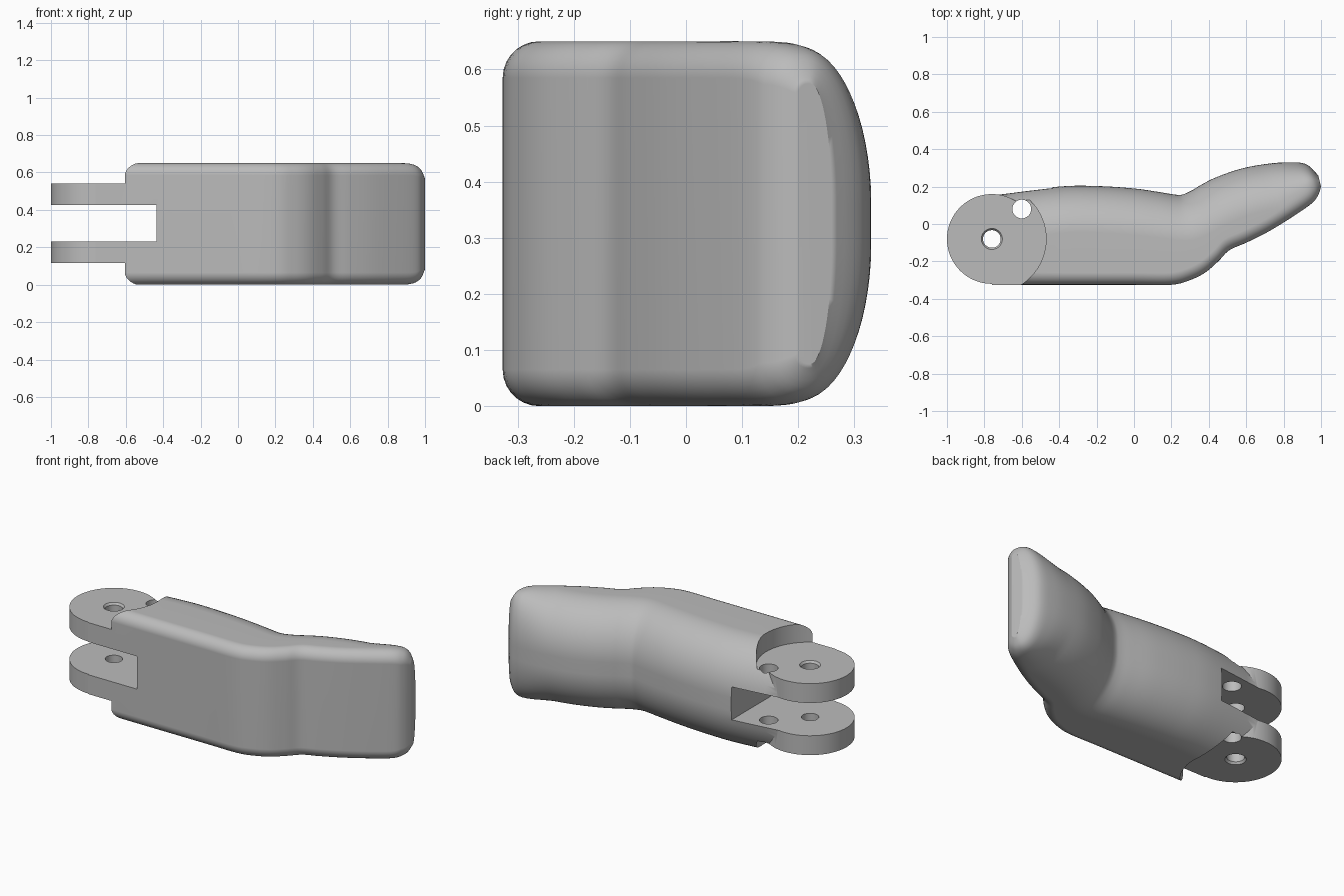
import bpy
import bmesh
from math import sin, cos, pi
from mathutils import Vector

if "Cube" in bpy.data.objects:
    bpy.data.objects.remove(bpy.data.objects["Cube"])

MID = 0.325          # mid height of the part
PIVOT = (-0.76, -0.08)
PIN = (-0.6, 0.08)

grey = bpy.data.materials.new("plain grey")
grey.use_nodes = True
colour = (0.5, 0.5, 0.5, 1)
grey.diffuse_color = colour
grey.node_tree.nodes["Principled BSDF"].inputs["Base Color"].default_value = colour


def make_object(name, bm):
    bmesh.ops.recalc_face_normals(bm, faces=bm.faces)
    mesh = bpy.data.meshes.new(name)
    bm.to_mesh(mesh)
    bm.free()
    mesh.materials.append(grey)
    obj = bpy.data.objects.new(name, mesh)
    bpy.context.collection.objects.link(obj)
    return obj


def cylinder(name, centre, r, low, high, r_top=None):
    bm = bmesh.new()
    bmesh.ops.create_cone(bm, cap_ends=True, segments=64, radius1=r,
                          radius2=r if r_top is None else r_top, depth=high - low)
    bmesh.ops.translate(bm, verts=bm.verts, vec=(*centre, (low + high) / 2))
    return make_object(name, bm)


def box(name, low, high):
    bm = bmesh.new()
    bmesh.ops.create_cube(bm, size=1)
    low, high = Vector(low), Vector(high)
    bmesh.ops.scale(bm, verts=bm.verts, vec=high - low)
    bmesh.ops.translate(bm, verts=bm.verts, vec=(low + high) / 2)
    return make_object(name, bm)


def combine(target, tool, operation):
    mod = target.modifiers.new("combine", "BOOLEAN")
    mod.operation, mod.solver, mod.object = operation, "EXACT", tool
    bpy.context.view_layer.objects.active = target
    bpy.ops.object.modifier_apply(modifier=mod.name)
    bpy.data.objects.remove(tool)


def smooth_path(stations, steps):
    """Catmull-Rom interpolation through the stations."""
    pts = [stations[0]] + stations + [stations[-1]]
    out = []
    for a, b, c, d in zip(pts, pts[1:], pts[2:], pts[3:]):
        for i in range(steps):
            t = i / steps
            out.append([q + (r - p) * t / 2 + (p - 2.5 * q + 2 * r - s / 2) * t * t
                        + (1.5 * (q - r) + (s - p) / 2) * t ** 3
                        for p, q, r, s in zip(a, b, c, d)])
    return out + [stations[-1]]


def section(fx, fy, bx, by, h):
    """Ring with small front corners and large elliptical back corners."""
    front, back = Vector((fx, fy, MID)), Vector((bx, by, MID))
    depth = (back - front).length
    axis = (back - front) / depth
    rf = min(0.065, depth * 0.3)
    rx, rz = min(0.25, depth - rf * 1.2), h * 0.88
    half = []
    for i in range(8):
        a = pi / 2 * i / 7
        half.append((rf - rf * cos(a), h - rf + rf * sin(a)))
    for i in range(17):
        a = pi / 2 * i / 16
        half.append((depth - rx + rx * sin(a), h - rz + rz * cos(a)))
    ring = half + [(u, -z) for u, z in reversed(half)]
    return [front + axis * u + Vector((0, 0, z)) for u, z in ring]


# Bent body: front x, front y, back x, back y, half height
stations = [
    (-.76, -.325, -.76, .157, MID), (-.4, -.325, -.4, .2, MID),
    (-.2, -.325, -.2, .203, MID), (0, -.325, 0, .19, MID),
    (.2, -.325, .14, .17, MID), (.3, -.3, .22, .157, MID),
    (.38, -.26, .26, .158, MID), (.45, -.2, .31, .18, MID),
    (.51, -.14, .36, .21, MID), (.6, -.1, .44, .25, MID),
    (.72, -.04, .57, .295, MID), (.85, .04, .7, .32, MID),
    (.95, .11, .82, .33, .322), (.985, .155, .92, .32, .3),
    (1, .2, .985, .26, .25)]
bm = bmesh.new()
rings = [[bm.verts.new(p) for p in section(*s)] for s in smooth_path(stations, 5)]
for r1, r2 in zip(rings, rings[1:]):
    for i in range(len(r1)):
        j = (i + 1) % len(r1)
        bm.faces.new((r1[i], r1[j], r2[j], r2[i]))
bm.faces.new(rings[0])
bm.faces.new(rings[-1])
body = make_object("hinged_finger_segment", bm)

# Round hinge lugs, stepped down from the body
combine(body, cylinder("hinge_disc", PIVOT, 0.24, 0.06, 0.59), "UNION")
combine(body, cylinder("top_step", PIVOT, 0.29, 0.54, 0.8), "DIFFERENCE")
combine(body, cylinder("bottom_step", PIVOT, 0.29, -0.2, 0.115), "DIFFERENCE")

# Slot between the lugs
combine(body, box("slot", (-1.2, -0.6, 0.23), (-0.435, 0.6, 0.425)), "DIFFERENCE")

# Pivot hole with chamfered mouths, and the smaller pin hole
combine(body, cylinder("pivot_hole", PIVOT, 0.047, -0.2, 0.9), "DIFFERENCE")
combine(body, cylinder("top_chamfer", PIVOT, 0.045, 0.525, 0.545, 0.06), "DIFFERENCE")
combine(body, cylinder("bottom_chamfer", PIVOT, 0.06, 0.11, 0.13, 0.045), "DIFFERENCE")
combine(body, cylinder("pin_hole", PIN, 0.05, -0.2, 0.9), "DIFFERENCE")

# Smooth shading with crisp cut edges
bpy.ops.object.select_all(action="DESELECT")
body.select_set(True)
bpy.context.view_layer.objects.active = body
bpy.ops.object.shade_smooth_by_angle(angle=pi / 6)
weighted = body.modifiers.new("weighted normals", "WEIGHTED_NORMAL")
weighted.keep_sharp = True
